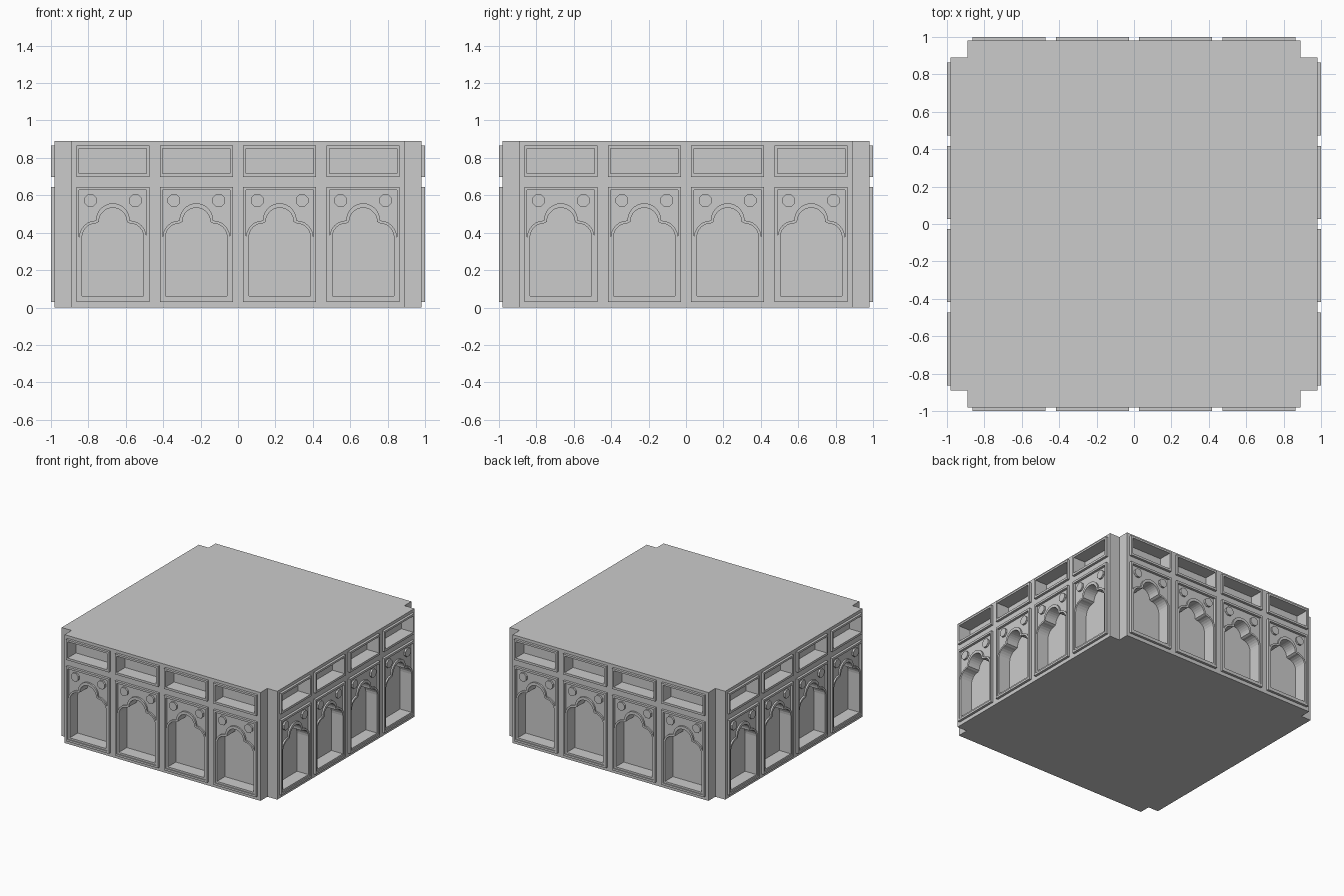
import bpy, bmesh
from math import pi, cos, sin
from mathutils import Matrix

if "Cube" in bpy.data.objects:
    bpy.data.objects.remove(bpy.data.objects["Cube"])

CORE, WALL, FRAME, HEIGHT = 0.89, 0.98, 1.0, 0.89
BAYS = (-0.669, -0.223, 0.223, 0.669)


def rect(cx, hw, z0, z1):
    return [(cx - hw, z0), (cx + hw, z0), (cx + hw, z1), (cx - hw, z1)]


def arc(cx, cz, r, a0, a1, n):
    return [(cx + r * cos(a0 + (a1 - a0) * i / n),
             cz + r * sin(a0 + (a1 - a0) * i / n)) for i in range(n + 1)]


def trefoil(cx, r, z0):
    """Trefoil-headed opening: two quarter lobes and a half-round crown."""
    lobe, spring, crown = 0.09, 0.375, 0.458
    pts = [(cx - lobe - r, z0), (cx + lobe + r, z0)]
    pts += arc(cx + lobe, spring, r, 0, pi / 2, 6)
    pts += arc(cx, max(crown, spring + r + 0.002), r, 0, pi, 14)
    pts += arc(cx - lobe, spring, r, pi / 2, pi, 6)
    return pts


def plate(name, loops, d0, d1):
    """Extrude nested 2D loops between two distances from the centre, on all four sides."""
    cu = bpy.data.curves.new(name, 'CURVE')
    cu.dimensions = '2D'
    cu.fill_mode = 'BOTH'
    cu.extrude = (d1 - d0) / 2
    for pts in loops:
        sp = cu.splines.new('POLY')
        sp.points.add(len(pts) - 1)
        for p, (x, z) in zip(sp.points, pts):
            p.co = (x, z, 0, 1)
        sp.use_cyclic_u = True
    tmp = bpy.data.objects.new(name + "_profile", cu)
    bpy.context.collection.objects.link(tmp)
    dg = bpy.context.evaluated_depsgraph_get()
    me = bpy.data.meshes.new_from_object(tmp.evaluated_get(dg))
    bpy.data.objects.remove(tmp)
    bm = bmesh.new()
    bm.from_mesh(me)
    bmesh.ops.remove_doubles(bm, verts=bm.verts, dist=1e-5)
    bmesh.ops.recalc_face_normals(bm, faces=bm.faces)
    for f in bm.faces:
        f.smooth = False
    bm.to_mesh(me)
    bm.free()
    for i, side in enumerate(("front", "right", "back", "left")):
        ob = bpy.data.objects.new(f"{side}_{name}", me)
        bpy.context.collection.objects.link(ob)
        ob.matrix_world = (Matrix.Rotation(i * pi / 2, 4, 'Z')
                           @ Matrix.Rotation(pi / 2, 4, 'X')
                           @ Matrix.Translation((0, 0, (d0 + d1) / 2)))


# Solid core: its faces are the backs of the niches
bpy.ops.mesh.primitive_cube_add(size=1, location=(0, 0, HEIGHT / 2))
core = bpy.context.object
core.name = "core_block"
core.scale = (2 * CORE, 2 * CORE, HEIGHT)

# Walls pierced by the upper panels and arched niches
wall = [rect(0, CORE, 0, HEIGHT)]
upper, lower, arches, discs = [], [], [], []
for c in BAYS:
    wall += [rect(c, 0.18, 0.716, 0.85), trefoil(c, 0.075, 0.062)]
    upper += [rect(c, 0.195, 0.698, 0.866), rect(c, 0.18, 0.716, 0.85)]
    lower += [rect(c, 0.195, 0.03, 0.644), rect(c, 0.18, 0.047, 0.627)]
    arches += [trefoil(c, 0.09, 0.047), trefoil(c, 0.075, 0.062)]
    for s in (-1, 1):
        discs.append(arc(c + s * 0.12, 0.572, 0.036, pi / 8, 2 * pi + pi / 8, 8)[:-1])
plate("wall", wall, CORE, WALL)

# Raised frames, arch mouldings and spandrel bosses
plate("upper_frames", upper, WALL, FRAME)
plate("lower_frames", lower, WALL, FRAME)
plate("arch_mouldings", arches, WALL, 0.993)
plate("spandrel_bosses", discs, WALL, 0.995)
